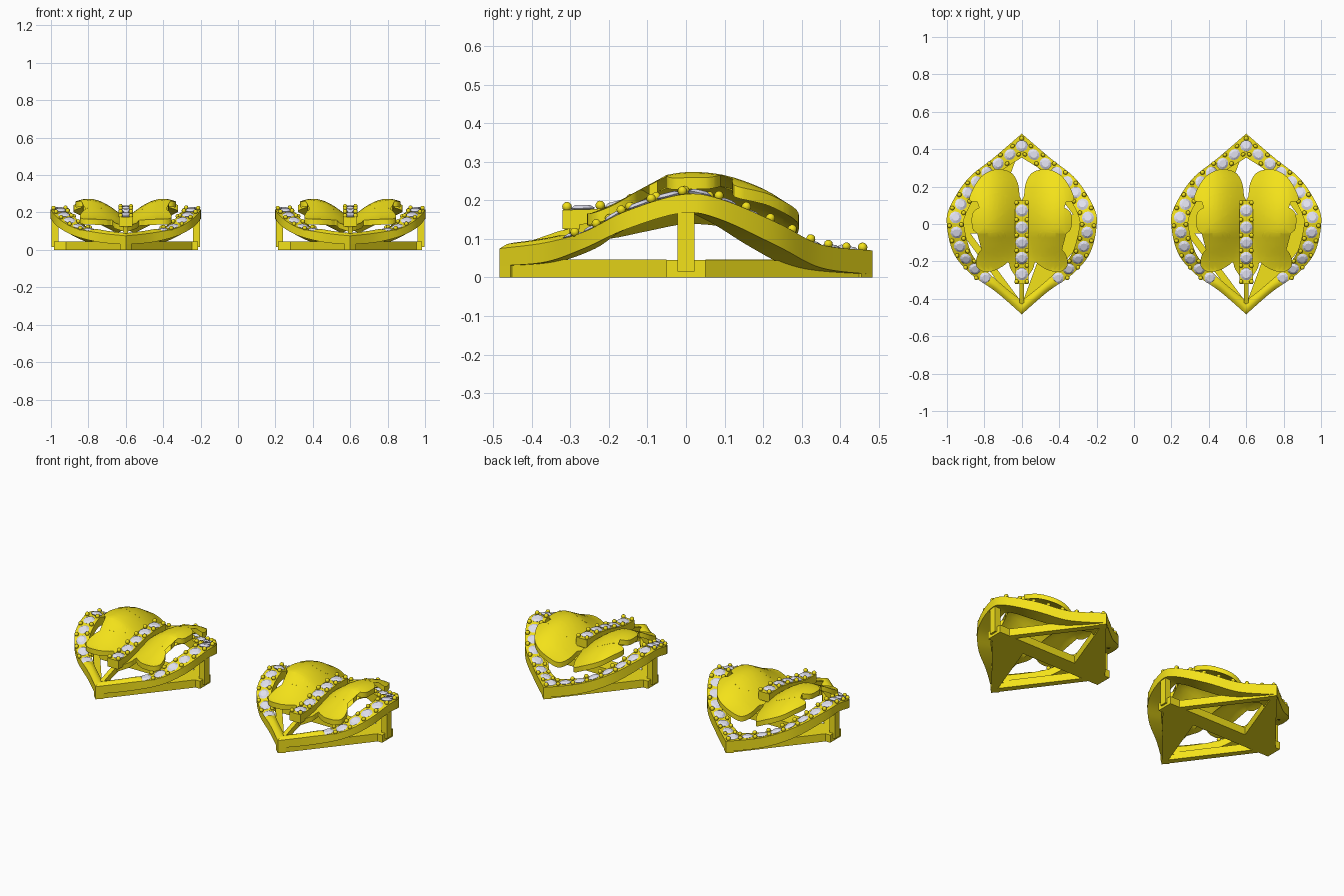
import bpy, bmesh, math
from mathutils import Vector, Matrix

if "Cube" in bpy.data.objects:
    bpy.data.objects.remove(bpy.data.objects["Cube"])

def material(name, col):
    m = bpy.data.materials.new(name)
    m.diffuse_color = col
    m.use_nodes = True
    m.node_tree.nodes["Principled BSDF"].inputs["Base Color"].default_value = m.diffuse_color
    return m

GOLD = material("gold", (0.9, 0.76, 0.01, 1))
GEM = material("gem", (0.76, 0.76, 0.88, 1))

def finish(name, bm, mat, angle=35):
    """Turn a bmesh into a pair of matching objects, one per earring."""
    bmesh.ops.recalc_face_normals(bm, faces=bm.faces)
    me = bpy.data.meshes.new(name)
    bm.to_mesh(me)
    bm.free()
    me.materials.append(mat)
    if angle:
        me.shade_smooth()
        me.set_sharp_from_angle(angle=math.radians(angle))
    for side, x in (("left", -0.6), ("right", 0.6)):
        ob = bpy.data.objects.new(f"{side}_{name}", me)
        ob.location.x = x
        bpy.context.collection.objects.link(ob)

def spline(pts, t):
    """Catmull-Rom point at parameter t (knots at whole numbers)."""
    n = len(pts)
    i = min(int(t), n - 2)
    f = t - i
    a, b, c, d = (Vector(pts[max(0, min(n - 1, k))]) for k in (i - 1, i, i + 1, i + 2))
    return 0.5 * (2*b + (c - a)*f + (2*a - 5*b + 4*c - d)*f*f + (3*b - a - 3*c + d)*f**3)

def loft(bm, rings):
    """Closed-section sweep with end caps."""
    vs = [[bm.verts.new(p) for p in r] for r in rings]
    n = len(vs[0])
    for a, b in zip(vs, vs[1:]):
        for j in range(n):
            bm.faces.new((a[j], a[(j+1) % n], b[(j+1) % n], b[j]))
    bm.faces.new(vs[0])
    bm.faces.new(vs[-1])

def prism(bm, pts, z0, z1):
    loft(bm, [[(x, y, z) for x, y in pts] for z in (z0, z1)])

def frame(tangent, side):
    t, s = tangent.normalized(), side.normalized()
    n = s.cross(t)
    if n.z < 0:
        n = -n
    return Matrix((t.cross(n), t, n)).transposed().to_4x4()

def add_stone(bm, m, p, r):
    """Round brilliant: table, girdle and pavilion."""
    mat = Matrix.Translation(p) @ m
    loft(bm, [[mat @ Vector((k*r*math.cos(i*math.pi/5), k*r*math.sin(i*math.pi/5), h*r))
               for i in range(10)] for k, h in ((0.15, -0.7), (1, 0.1), (0.6, 0.35))])

def add_prong(bm, m, p, off, r=0.0125):
    mat = Matrix.Translation(p) @ m @ Matrix.Translation(off)
    bmesh.ops.create_uvsphere(bm, u_segments=10, v_segments=6, radius=r, matrix=mat)

# Rim: half outlines with top and bottom heights (x, y, top, bottom)
OUT = [(0, .483, .07, .008), (.155, .35, .085, .025), (.29, .24, .14, .08), (.385, .09, .203, .15),
       (.4, -.01, .215, .167), (.365, -.155, .172, .125), (.275, -.265, .118, .075),
       (.135, -.365, .09, .04), (0, -.483, .075, .03)]
INN = [(0, .355), (.13, .27), (.235, .165), (.3, .05), (.307, -.02), (.27, -.155),
       (.205, -.235), (.1, -.33), (0, -.41)]
rim = bmesh.new()
for s in (1, -1):
    rings = []
    for i in range(65):
        t = i / 8
        o, n = spline(OUT, t), spline(INN, t)
        hump = 0.015 * max(0, min(1, (t - 6.3) / 0.4))
        q = o.xy.lerp(n, 0.25), o.xy.lerp(n, 0.5), o.xy.lerp(n, 0.75)
        rings.append([(s*x, y, z) for (x, y), z in (
            (o.xy, o.w), (o.xy, o.z), (q[0], o.z + hump*.75), (q[1], o.z + hump),
            (q[2], o.z + hump*.75), (n, o.z), (n, o.w))])
    loft(rim, rings)
finish("rim", rim, GOLD)

# Pave stones and prongs along the rim, spaced evenly by length
def mid(t):
    o, n = spline(OUT, t), spline(INN, t)
    c = o.xy.lerp(n, 0.5)
    return Vector((c.x, c.y, o.z)), Vector((o.x - n.x, o.y - n.y, 0))

stones, prongs = bmesh.new(), bmesh.new()
ts = [i / 100 for i in range(641)]
lens = [0]
for a, b in zip(ts, ts[1:]):
    lens.append(lens[-1] + (mid(b)[0] - mid(a)[0]).length)
N = 12
for s in (1, -1):
    for k in range(2 * N + 1):
        want = lens[-1] * k / (2 * N)
        t = next(t for t, l in zip(ts, lens) if l >= want - 1e-6)
        p, side = mid(t)
        tan = mid(t + 0.01)[0] - p
        flip = Vector((s, 1, 1))
        if k == 0:
            tan, side = Vector((0, 1, -.2)), Vector((1, 0, 0))
        m, p = frame(tan * flip, side * flip), p * flip
        if k % 2 == 0:
            if k or s == 1:
                add_stone(stones, m, p, 0.033)
        else:
            for e in (-.033, .033):
                add_prong(prongs, m, p, (e, 0, .009))
add_prong(prongs, Matrix(), Vector((0, .458, .078)), (0, 0, 0))

# Stem: pave strip down the middle of the leaf
STEM = [(-.32, .175), (-.21, .18), (-.1, .207), (.01, .225), (.125, .225)]
stem = bmesh.new()
rings = []
for i in range(25):
    y, z = spline(STEM, i / 6)
    rings.append([(x, y, h) for x, h in ((-.036, z - .05), (-.036, z), (.036, z), (.036, z - .05))])
loft(stem, rings)
finish("stem", stem, GOLD)
for k in range(11):
    t = (k * .041 + .018) / .445 * 4
    y, z = spline(STEM, t)
    d = spline(STEM, t + .02) - spline(STEM, t)
    m, p = frame(Vector((0, d.x, d.y)), Vector((1, 0, 0))), Vector((0, y, z))
    if k % 2:
        add_stone(stones, m, p, 0.034)
    else:
        for e in (-.028, .028):
            add_prong(prongs, m, p, (e, 0, .008))
finish("stones", stones, GEM, 0)
finish("prongs", prongs, GOLD, 60)

# Leaf: half outline with notches, cut into a grid, mirrored and curled
HALF = [(.03, -.285), (.06, -.24), (.072, -.205), (.1, -.225), (.15, -.25), (.205, -.255),
        (.243, -.225), (.238, -.17), (.205, -.128), (.15, -.112), (.105, -.095), (.085, -.06),
        (.12, -.035), (.21, -.052), (.258, -.035), (.268, .02), (.258, .065), (.215, .09),
        (.155, .075), (.1, .09), (.085, .13), (.12, .165), (.175, .155), (.225, .125),
        (.278, .125), (.265, .18), (.215, .255), (.14, .292), (.06, .277), (.022, .22), (.012, .15)]
leaf = bmesh.new()
n = (len(HALF) - 1) * 4
outline = [(0, -.315)] + [tuple(spline(HALF, i / 4)) for i in range(n + 1)] + [(0, .125)]
face = leaf.faces.new([leaf.verts.new((x, y, 0)) for x, y in outline])
bmesh.ops.triangulate(leaf, faces=[face])
for axis, lo, hi in ((0, 1, 12), (1, -12, 12)):
    for i in range(lo, hi):
        co, no = Vector(), Vector()
        co[axis], no[axis] = i * .025 + .0013, 1
        bmesh.ops.bisect_plane(leaf, geom=leaf.verts[:] + leaf.edges[:] + leaf.faces[:],
                               plane_co=co, plane_no=no, dist=1e-5)
dup = bmesh.ops.duplicate(leaf, geom=leaf.verts[:] + leaf.edges[:] + leaf.faces[:])["geom"]
for v in dup:
    if isinstance(v, bmesh.types.BMVert):
        v.co.x *= -1
bmesh.ops.remove_doubles(leaf, verts=leaf.verts, dist=1e-4)
# thickness straight down, so the notches stay open
lower = bmesh.ops.extrude_face_region(leaf, geom=leaf.faces[:], use_keep_orig=True)["geom"]
lower = {v for v in lower if isinstance(v, bmesh.types.BMVert)}
ZC = [.125, .13, .15, .168, .16, .125, .07]          # spine height for y = -.3 ... .3
for v in leaf.verts:
    x, y = abs(v.co.x), v.co.y
    zc = spline([(z, 0) for z in ZC], max(0, min(5.999, (y + .3) * 10))).x
    lift = .105 if y > -.05 else max(.04, .105 + (y + .05) * .33)
    v.co.z = zc + lift * math.sin(min(x / .2, 1.45) * math.pi / 2) - (.03 if v in lower else 0)
finish("leaf", leaf, GOLD, 40)

# Leaf support running from the leaf tip down to the front of the rim
sup = bmesh.new()
loft(sup, [[(x, y, z + h) for x, h in ((-.013, -.035), (-.013, 0), (.013, 0), (.013, -.035))]
           for y, z in ((-.26, .135), (-.33, .12), (-.43, .085))])
finish("leaf_support", sup, GOLD)

# Base: crossbar, two wedge bars and two thin bars in half-turn symmetry
base = bmesh.new()
prism(base, [(-.385, -.05), (.385, -.05), (.385, .05), (-.385, .05)], 0, .045)
for s in (1, -1):
    prism(base, [(s*x, s*y) for x, y in ((0, -.483), (.355, -.05), (.14, -.05), (0, -.43))], 0, .046)
    prism(base, [(s*x, s*y) for x, y in ((0, -.483), (-.32, -.05), (-.275, -.05), (0, -.42))], 0, .044)
    # side posts carrying the rim, and tip posts
    prism(base, [(s*x, y) for x, y in ((.36, -.022), (.396, -.022), (.396, .022), (.36, .022))], .015, .19)
    prism(base, [(0, s*.483), (.03, s*.455), (0, s*.42), (-.03, s*.455)], 0, .068)
finish("base", base, GOLD, 20)
